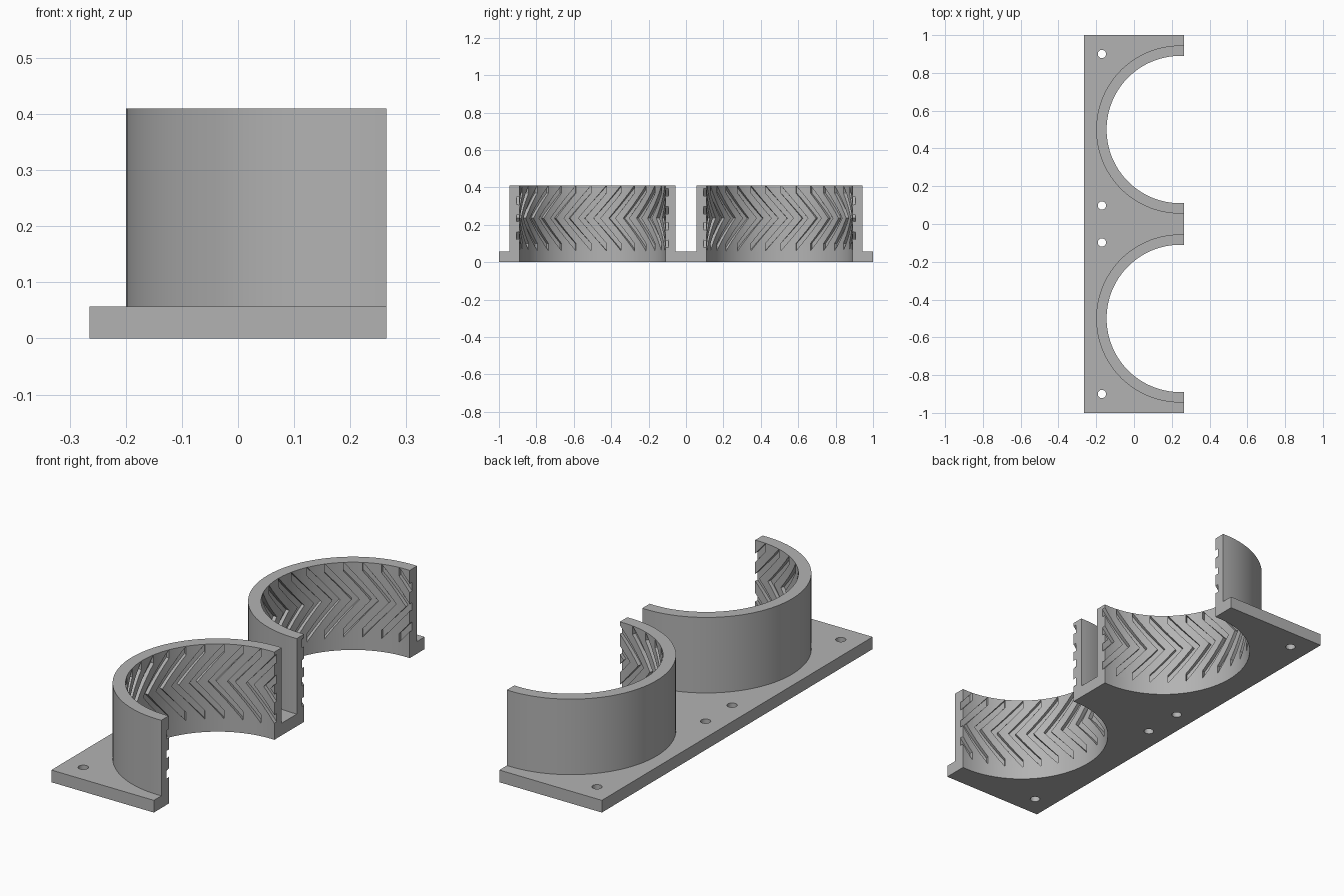
import bpy, bmesh, math
from math import cos, sin, acos, pi

if "Cube" in bpy.data.objects:
    bpy.data.objects.remove(bpy.data.objects["Cube"], do_unlink=True)

BORE, RIM, CX, EDGE = 0.39, 0.445, 0.245, 0.265
PLATE, TOP = 0.057, 0.41
LOW, MID, BAND, DEPTH = 0.06, 0.235, 0.04, 0.018
PITCH, SWEEP = math.radians(12), math.radians(22)

grey = bpy.data.materials.new("plain grey")
grey.use_nodes = True
colour = (0.45, 0.45, 0.45, 1)
grey.diffuse_color = colour
grey.node_tree.nodes["Principled BSDF"].inputs["Base Color"].default_value = colour


def make_object(name, bm):
    bmesh.ops.recalc_face_normals(bm, faces=bm.faces)
    mesh = bpy.data.meshes.new(name)
    bm.to_mesh(mesh)
    bm.free()
    mesh.materials.append(grey)
    obj = bpy.data.objects.new(name, mesh)
    bpy.context.collection.objects.link(obj)
    return obj


def prism(bm, outline, z0, z1):
    face = bm.faces.new([bm.verts.new((x, y, z0)) for x, y in outline])
    grown = bmesh.ops.extrude_face_region(bm, geom=[face])["geom"]
    verts = [v for v in grown if isinstance(v, bmesh.types.BMVert)]
    bmesh.ops.translate(bm, verts=verts, vec=(0, 0, z1 - z0))


def arc(radius, cy, steps=64):
    # Arc around a bay, ending flush with the open edge
    a = acos((EDGE - CX) / radius)
    angles = [a + (2 * pi - 2 * a) * i / steps for i in range(steps + 1)]
    return [(CX + radius * cos(t), cy + radius * sin(t)) for t in angles]


def chevron(bm, cy, tail, sweep, steps=5):
    # Curved V-shaped bar whose tails end in upright edges
    inner = (TOP - BAND - MID) / (TOP - MID)
    sections = []
    for end, order in ((TOP, range(steps + 1)), (LOW, range(steps - 1, -1, -1))):
        lean = BAND if end == TOP else -BAND
        for i in order:
            s = i / steps
            outer_pt = (tail + sweep * s, end + (MID - end) * s)
            inner_pt = (tail + sweep * inner * s, end - lean + (MID - end + lean) * s)
            ring = []
            for (a, z), r in ((outer_pt, BORE - 0.03), (outer_pt, BORE + DEPTH),
                              (inner_pt, BORE + DEPTH), (inner_pt, BORE - 0.03)):
                ring.append(bm.verts.new((CX + r * cos(a), cy + r * sin(a), z)))
            sections.append(ring)
    for a, b in zip(sections, sections[1:]):
        for k in range(4):
            n = (k + 1) % 4
            bm.faces.new((a[k], a[n], b[n], b[k]))
    bm.faces.new(sections[0])
    bm.faces.new(sections[-1])


def cut(obj, cutter):
    mod = obj.modifiers.new("cut", 'BOOLEAN')
    mod.operation, mod.solver, mod.object = 'DIFFERENCE', 'EXACT', cutter
    bpy.context.view_layer.objects.active = obj
    bpy.ops.object.modifier_apply(modifier=mod.name)
    bpy.data.objects.remove(cutter, do_unlink=True)


def smooth(obj):
    bpy.ops.object.select_all(action='DESELECT')
    obj.select_set(True)
    bpy.context.view_layer.objects.active = obj
    bpy.ops.object.shade_smooth_by_angle(angle=math.radians(25))


# Mounting plate with two half-round bays
bm = bmesh.new()
outline = [(-EDGE, 1), (-EDGE, -1), (EDGE, -1)]
outline += arc(BORE, -0.5)[::-1] + arc(BORE, 0.5)[::-1] + [(EDGE, 1)]
prism(bm, outline, 0, PLATE)
plate = make_object("mounting_plate", bm)

# Screw holes
bm = bmesh.new()
for y in (-0.9, -0.098, 0.098, 0.9):
    ring = [(-0.17 + 0.022 * cos(pi * i / 12), y + 0.022 * sin(pi * i / 12)) for i in range(24)]
    prism(bm, ring, -0.05, PLATE + 0.05)
cut(plate, make_object("screw_hole_cutter", bm))
smooth(plate)

# Half-round walls with herringbone grooves, mirrored from bay to bay
for name, cy, side in (("front_wall", -0.5, -1), ("back_wall", 0.5, 1)):
    bm = bmesh.new()
    prism(bm, arc(RIM, cy) + arc(BORE, cy)[::-1], PLATE, TOP)
    wall = make_object(name, bm)
    bm = bmesh.new()
    for i in range(-9, 10):
        # Angles fall as y grows along the far side of the bay
        chevron(bm, cy, pi - side * (i * PITCH - SWEEP / 2), -side * SWEEP)
    cut(wall, make_object("groove_cutter", bm))
    smooth(wall)
